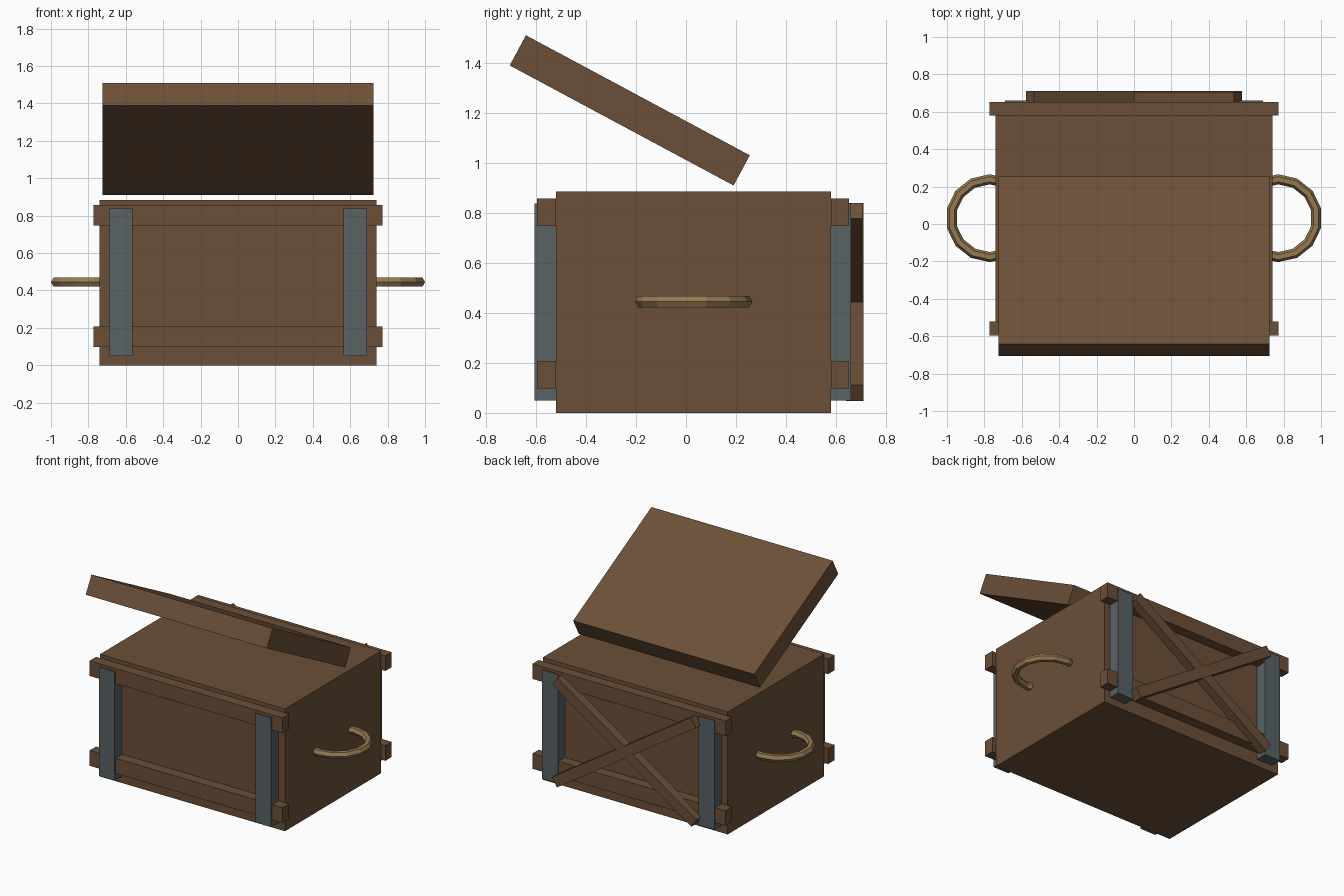
import bpy, bmesh, math

if "Cube" in bpy.data.objects:
    bpy.data.objects.remove(bpy.data.objects["Cube"])


def material(name, color):
    m = bpy.data.materials.new(name)
    m.diffuse_color = (*color, 1)
    m.use_nodes = True
    m.node_tree.nodes["Principled BSDF"].inputs["Base Color"].default_value = m.diffuse_color
    return m


wood = material("brown_wood", (0.147, 0.080, 0.040))
metal = material("grey_metal", (0.098, 0.122, 0.127))
rope = material("tan_rope", (0.300, 0.195, 0.085))


def box(name, xs, ys, zs, mat, rot=(0, 0, 0)):
    """Box from (min, max) ranges, turned about its own centre."""
    bpy.ops.mesh.primitive_cube_add(
        size=1, location=[(a + b) / 2 for a, b in (xs, ys, zs)], rotation=rot)
    ob = bpy.context.object
    ob.name = name
    ob.scale = [b - a for a, b in (xs, ys, zs)]
    bpy.ops.object.transform_apply(location=False, rotation=False, scale=True)
    ob.data.materials.append(mat)
    return ob


# Crate body
box("crate_body", (-0.74, 0.74), (-0.52, 0.58), (0, 0.885), wood)

# Lid floating open above the crate
cy, cz, length, thick = -0.225, 1.21, 1.016, 0.137
box("lid", (-0.725, 0.725), (cy - length / 2, cy + length / 2),
    (cz - thick / 2, cz + thick / 2), wood, (math.radians(-28.2), 0, 0))

# Horizontal rails and metal straps on the front and back
for side, rail_y, strap_y in (("front", (-0.595, -0.52), (-0.606, -0.52)),
                              ("back", (0.58, 0.652), (0.58, 0.66))):
    box(side + "_lower_rail", (-0.773, 0.773), rail_y, (0.098, 0.208), wood)
    box(side + "_upper_rail", (-0.773, 0.773), rail_y, (0.748, 0.857), wood)
    box(side + "_left_strap", (-0.69, -0.563), strap_y, (0.05, 0.838), metal)
    box(side + "_right_strap", (0.563, 0.69), strap_y, (0.05, 0.838), metal)

# Crossed braces on the back
for name, angle, y_max in (("falling_brace", 33.2, 0.71),
                           ("rising_brace", -33.2, 0.705)):
    box(name, (-0.665, 0.665), (0.64, y_max), (0.4065, 0.4815), wood,
        (0, math.radians(angle), 0))

# Rope handles: low-poly rings with the part inside the crate removed
for name, turn, x in (("right_handle", 0, 0.771), ("left_handle", math.pi, -0.771)):
    bpy.ops.mesh.primitive_torus_add(
        major_segments=14, minor_segments=6, major_radius=0.208,
        minor_radius=0.027, location=(x, 0.031, 0.445),
        rotation=(0, 0, turn + math.pi / 14))
    ob = bpy.context.object
    ob.name = name
    ob.data.materials.append(rope)
    bm = bmesh.new()
    bm.from_mesh(ob.data)
    c, s = math.cos(math.pi / 14), math.sin(math.pi / 14)
    inner = [v for v in bm.verts if v.co.x * c - v.co.y * s < -0.13]
    bmesh.ops.delete(bm, geom=inner, context='VERTS')
    bm.to_mesh(ob.data)
    bm.free()
